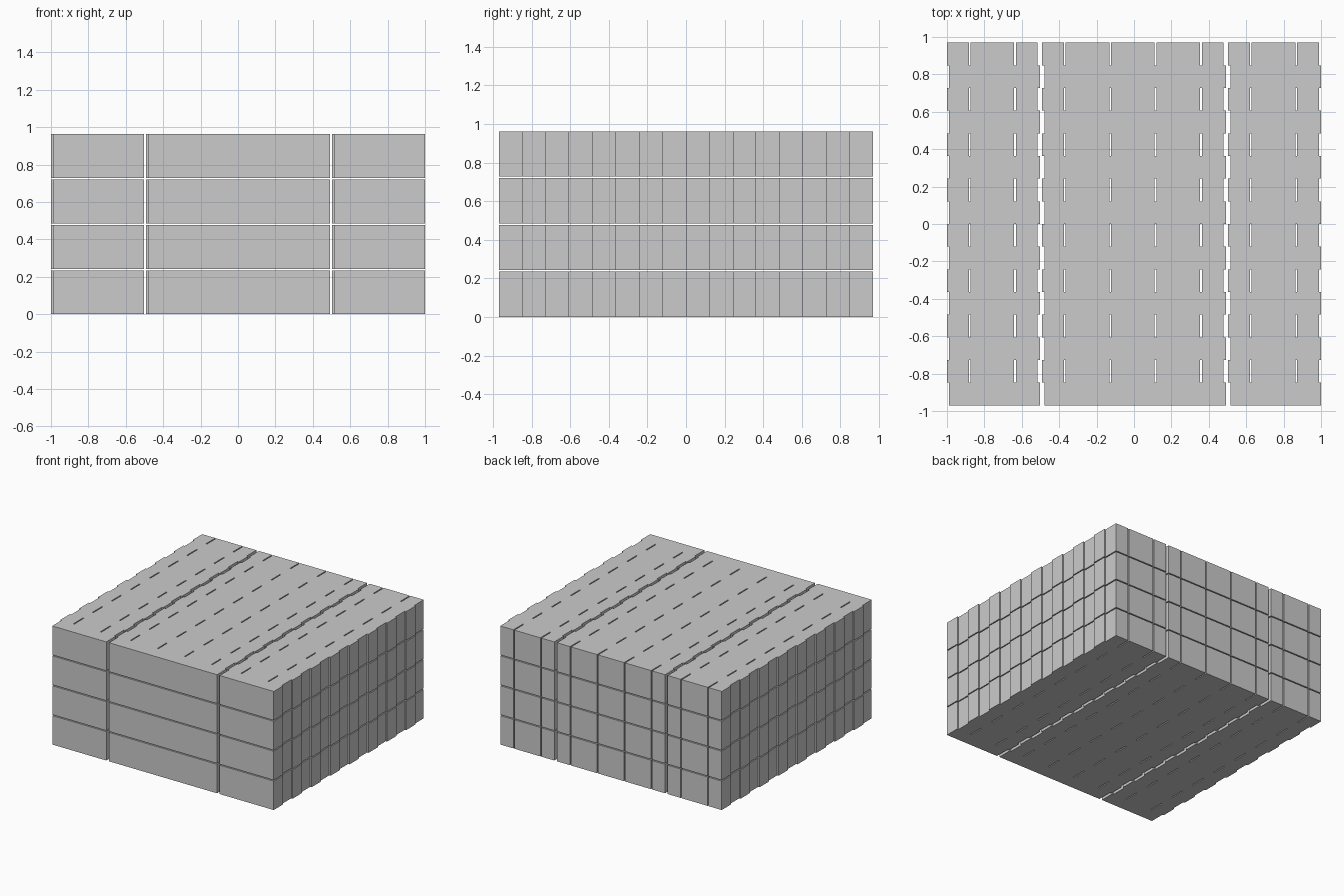
import bpy, bmesh
from mathutils import Matrix, Vector

if "Cube" in bpy.data.objects:
    bpy.data.objects.remove(bpy.data.objects["Cube"])

P = 0.2425          # block pitch
ROW = P / 2         # depth of one row
SLOT = 0.009        # slot between neighbouring blocks
SHIFT = 0.012       # sideways offset of the slotted rows
COL_GAP = 0.024     # gap between the three columns
LAYERS, PAIRS = 4, 8
LAYER_GAP = 0.008
H = P - LAYER_GAP


def add_box(bm, x0, x1, y0, y1, z0, z1):
    size = (x1 - x0, y1 - y0, z1 - z0)
    mid = Vector(((x0 + x1) / 2, (y0 + y1) / 2, (z0 + z1) / 2))
    bmesh.ops.create_cube(bm, size=1, matrix=Matrix.Translation(mid) @ Matrix.Diagonal((*size, 1)))


def make_panel(name, x0, blocks, z):
    bm = bmesh.new()
    width = blocks * P
    for k in range(PAIRS):
        y = -PAIRS * P / 2 + k * P
        # solid row
        add_box(bm, x0, x0 + width, y, y + ROW, z, z + H)
        # slotted row: half block, full blocks, half block
        left = x0 - SHIFT
        cuts = [left + (i + 0.5) * P for i in range(blocks)]
        starts = [left] + [c + SLOT / 2 for c in cuts]
        ends = [c - SLOT / 2 for c in cuts] + [left + width]
        for a, b in zip(starts, ends):
            add_box(bm, a, b, y + ROW, y + 2 * ROW, z, z + H)
    mesh = bpy.data.meshes.new(name)
    bm.to_mesh(mesh)
    bm.free()
    bpy.context.collection.objects.link(bpy.data.objects.new(name, mesh))


# three columns (2, 4 and 2 blocks wide), stacked in four layers
for layer in range(LAYERS):
    x = -1 + SHIFT
    for label, blocks in (("left", 2), ("middle", 4), ("right", 2)):
        make_panel(f"{label}_panel_layer_{layer + 1}", x, blocks, layer * P)
        x += blocks * P + COL_GAP
